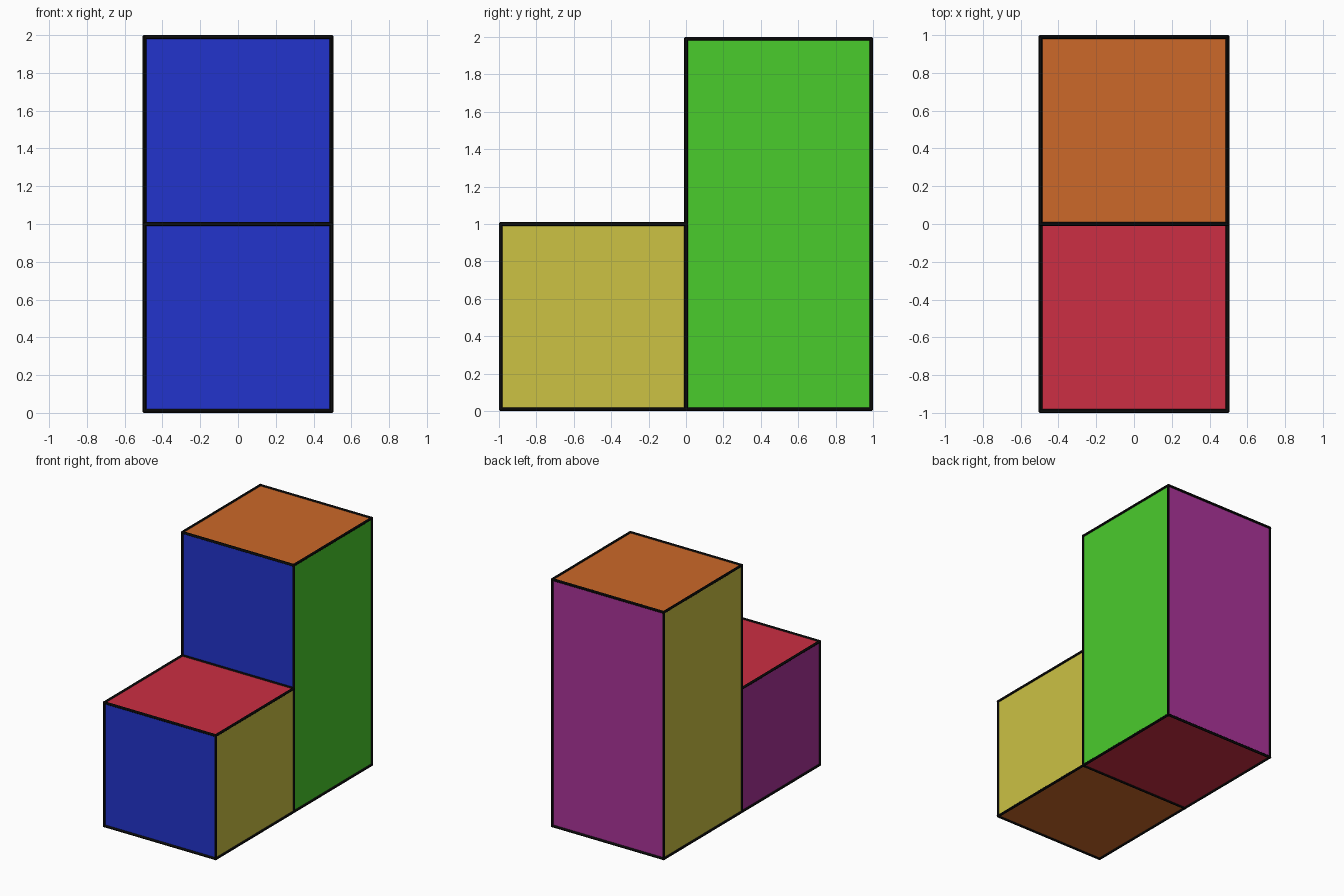
import bpy
from mathutils import Vector

if "Cube" in bpy.data.objects:
    bpy.data.objects.remove(bpy.data.objects["Cube"])

S, R = 0.99, 0.01          # cube module and edge bar radius


def material(name, rgb):
    m = bpy.data.materials.new(name)
    lin = [((c / 255 + 0.055) / 1.055) ** 2.4 for c in rgb]
    m.diffuse_color = (*lin, 1)
    m.use_nodes = True
    m.node_tree.nodes["Principled BSDF"].inputs["Base Color"].default_value = m.diffuse_color
    return m


COL = {n: material(n, c) for n, c in {
    "blue": (34, 51, 204), "green": (74, 204, 44), "yellow": (204, 194, 68),
    "orange": (204, 104, 41), "red": (204, 46, 67), "purple": (170, 51, 153)}.items()}
BLACK = material("black", (12, 12, 12))


def colour_box(name, centre, size, front, right, back, left, top, bottom):
    bpy.ops.mesh.primitive_cube_add(size=1, location=centre)
    ob = bpy.context.object
    ob.name = name
    ob.scale = size
    bpy.ops.object.transform_apply(location=False, rotation=False, scale=True)
    sides = {(0, -1, 0): front, (1, 0, 0): right, (0, 1, 0): back,
             (-1, 0, 0): left, (0, 0, 1): top, (0, 0, -1): bottom}
    for c in sides.values():
        ob.data.materials.append(COL[c])
    for f in ob.data.polygons:
        f.material_index = list(sides).index(tuple(round(v) for v in f.normal))
    return ob


def edge_bars(name, box, skip=lambda a, b: False):
    # a thin round bar along each edge of the box
    bars = []
    for e in box.data.edges:
        a, b = (box.location + box.data.vertices[i].co for i in e.vertices)
        if skip(a, b):
            continue
        d = b - a
        bpy.ops.mesh.primitive_cylinder_add(
            vertices=12, radius=R, depth=d.length + R, location=(a + b) / 2,
            rotation=Vector(d).to_track_quat('Z', 'Y').to_euler())
        bars.append(bpy.context.object)
    bpy.ops.object.select_all(action='DESELECT')
    for o in bars:
        o.select_set(True)
    bpy.context.view_layer.objects.active = bars[0]
    bpy.ops.object.join()
    ob = bpy.context.object
    ob.name = name
    ob.data.materials.append(BLACK)
    bpy.ops.object.shade_smooth_by_angle()


# tall block at the back, low cube in front
tall = colour_box("tall_block", (0, S / 2, R + S), (S, S, 2 * S),
                  "blue", "green", "purple", "yellow", "orange", "red")
low = colour_box("low_block", (0, -S / 2, R + S / 2), (S, S, S),
                 "blue", "yellow", "green", "purple", "red", "orange")

# edge outlines; bars shared with the tall block are left out of the low one
edge_bars("tall_block_edges", tall)
edge_bars("low_block_edges", low,
          lambda a, b: max(abs(a.y), abs(b.y)) < 0.01 and min(a.z, b.z) < 0.5)
